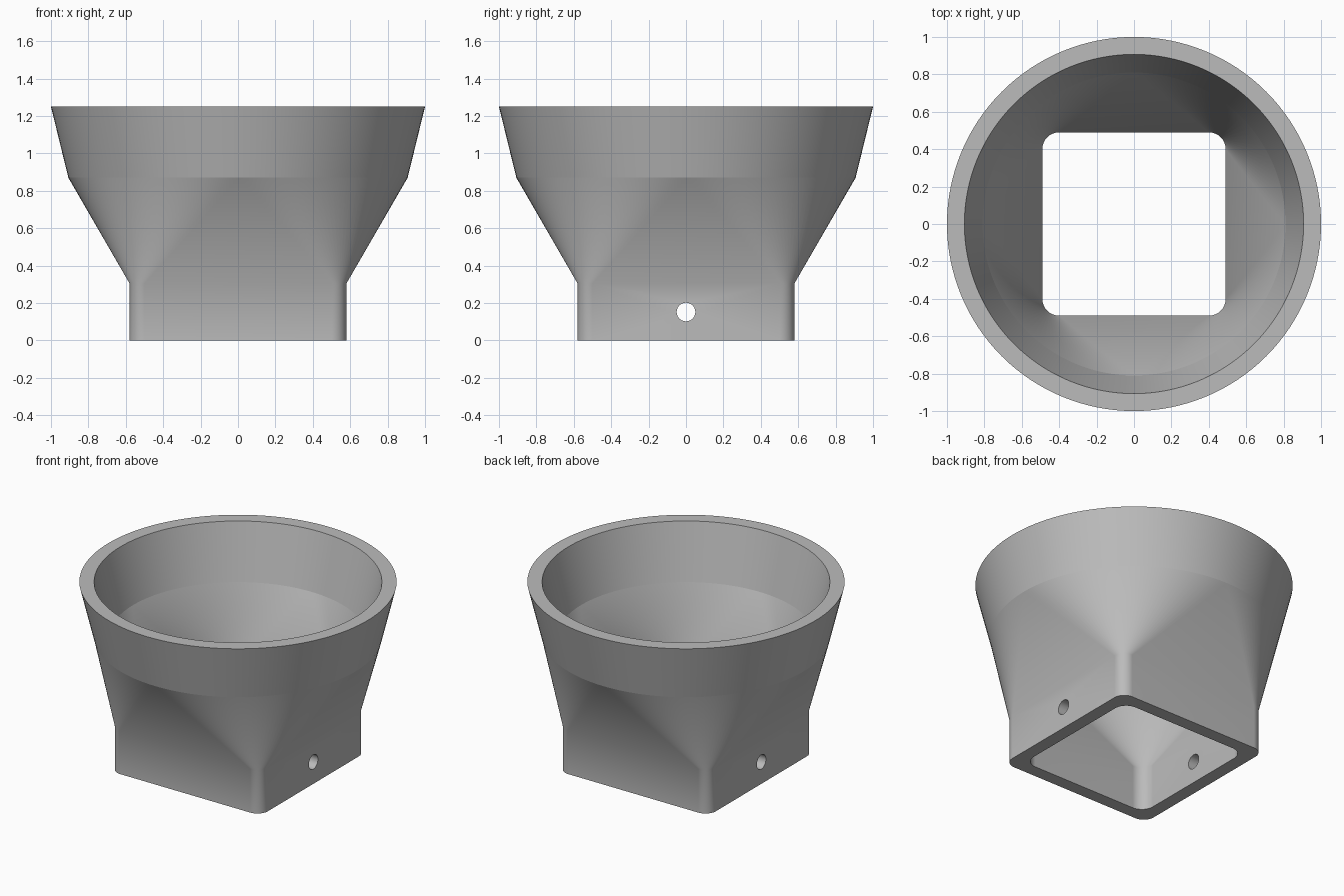
import bpy, bmesh
from math import cos, sin, pi, radians

if "Cube" in bpy.data.objects:
    bpy.data.objects.remove(bpy.data.objects["Cube"], do_unlink=True)

STEPS = 32                      # segments per quarter turn
Z_SQUARE, Z_SEAM, Z_TOP = 0.305, 0.87, 1.25


def ring(bm, z, radius, offset=0.0):
    """Circle of the radius, or a rounded square when the corner arcs are offset."""
    verts = []
    for q in range(4):
        mid = (q + 0.5) * pi / 2
        cx = offset * (1 if cos(mid) > 0 else -1)
        cy = offset * (1 if sin(mid) > 0 else -1)
        for i in range(STEPS + 1):
            a = (q + i / STEPS) * pi / 2
            verts.append(bm.verts.new((cx + radius * cos(a), cy + radius * sin(a), z)))
    return verts


# Adapter body: outer skin going up, inner skin coming down
bm = bmesh.new()
rings = [
    ring(bm, 0, 0.08, 0.5),
    ring(bm, Z_SQUARE, 0.08, 0.5),
    ring(bm, Z_SEAM, 0.907),
    ring(bm, Z_TOP, 1.0),
    ring(bm, Z_TOP, 0.907),
    ring(bm, Z_SEAM, 0.81),
    ring(bm, Z_SQUARE, 0.09, 0.4),
    ring(bm, 0, 0.09, 0.4),
]
for low, high in zip(rings, rings[1:] + rings[:1]):
    n = len(low)
    for i in range(n):
        j = (i + 1) % n
        bm.faces.new((low[i], low[j], high[j], high[i]))
bmesh.ops.remove_doubles(bm, verts=bm.verts, dist=1e-5)
bmesh.ops.recalc_face_normals(bm, faces=bm.faces)
mesh = bpy.data.meshes.new("adapter_body")
bm.to_mesh(mesh)
bm.free()
body = bpy.data.objects.new("adapter_body", mesh)
bpy.context.collection.objects.link(body)

grey = bpy.data.materials.new("plain grey")
grey.use_nodes = True
colour = (0.5, 0.5, 0.5, 1)
grey.diffuse_color = colour
grey.node_tree.nodes["Principled BSDF"].inputs["Base Color"].default_value = colour
mesh.materials.append(grey)

# Screw holes through both side walls
bpy.ops.mesh.primitive_cylinder_add(vertices=32, radius=0.05, depth=3,
                                    location=(0, 0, 0.152), rotation=(0, pi / 2, 0))
cutter = bpy.context.object
cutter.name = "screw_hole_cutter"
cutter.hide_render = True
bpy.ops.object.select_all(action="DESELECT")
body.select_set(True)
bpy.context.view_layer.objects.active = body
cut = body.modifiers.new("screw_holes", "BOOLEAN")
cut.object = cutter
cut.solver = "EXACT"
bpy.ops.object.modifier_apply(modifier=cut.name)
bpy.data.objects.remove(cutter, do_unlink=True)

# Smooth shading with creases at the seam and above the drilled walls
bpy.ops.object.shade_smooth_by_angle(angle=radians(32))
bm = bmesh.new()
bm.from_mesh(body.data)
for e in bm.edges:
    a, b = (v.co for v in e.verts)
    if all(abs(p.z - Z_SEAM) < 1e-3 for p in (a, b)):
        e.smooth = False
    if all(abs(p.z - Z_SQUARE) < 1e-3 for p in (a, b)) and abs(a.y - b.y) > 0.5:
        e.smooth = False
bm.to_mesh(body.data)
bm.free()
